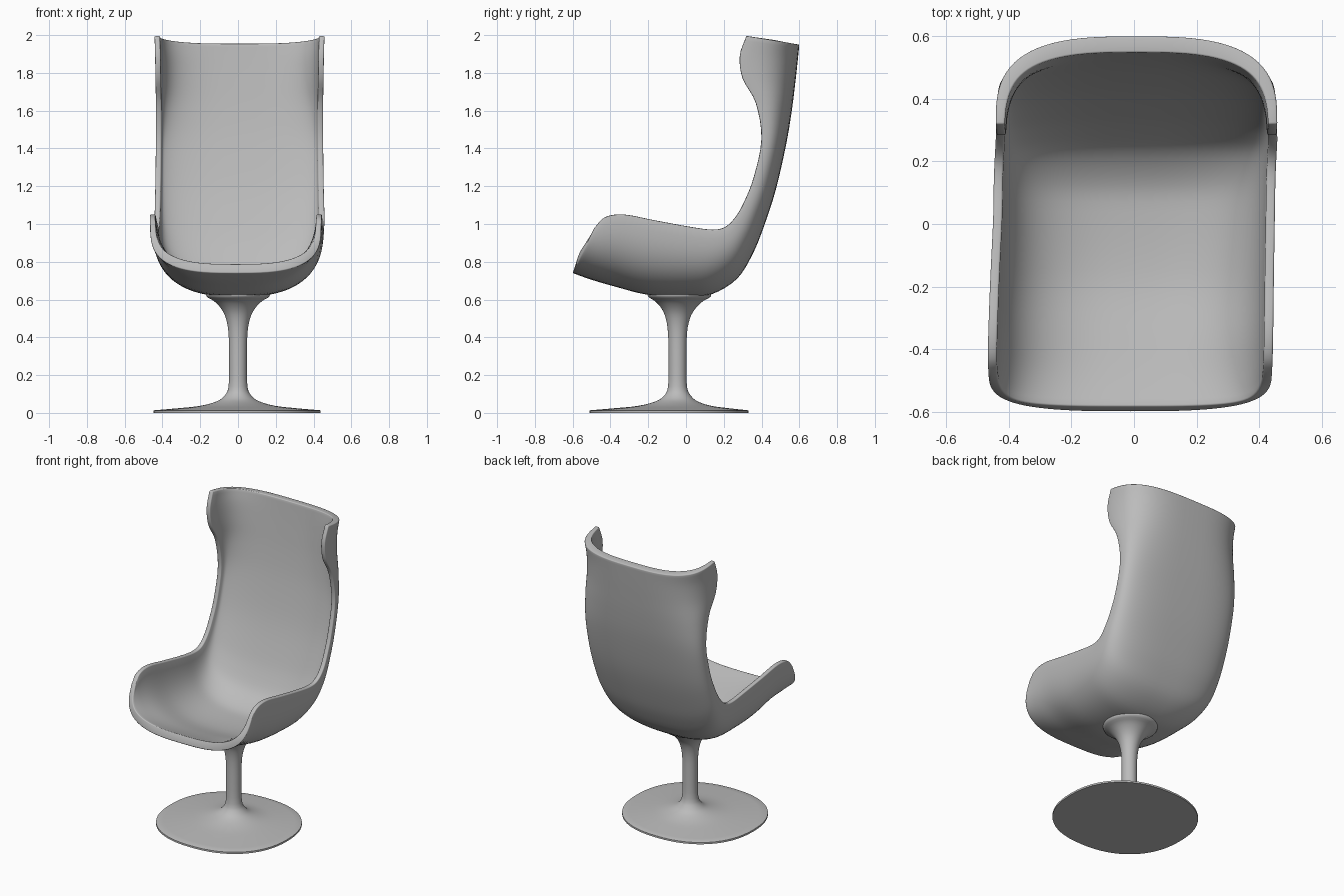
import bpy, bmesh, math

if "Cube" in bpy.data.objects:
    bpy.data.objects.remove(bpy.data.objects["Cube"])

grey = bpy.data.materials.new("plain grey")
grey.diffuse_color = (0.5, 0.5, 0.5, 1)
grey.use_nodes = True
grey.node_tree.nodes["Principled BSDF"].inputs["Base Color"].default_value = grey.diffuse_color


def make_object(name, bm):
    mesh = bpy.data.meshes.new(name)
    bm.to_mesh(mesh)
    bm.free()
    mesh.materials.append(grey)
    obj = bpy.data.objects.new(name, mesh)
    bpy.context.collection.objects.link(obj)
    bpy.ops.object.select_all(action='DESELECT')
    obj.select_set(True)
    bpy.context.view_layer.objects.active = obj
    return obj


def smooth_rows(rows, steps):
    """Catmull-Rom interpolation through rows of numbers."""
    out = []
    for i in range(len(rows) - 1):
        b, c = rows[i], rows[i + 1]
        a = rows[i - 1] if i else [2 * p - q for p, q in zip(b, c)]
        d = rows[i + 2] if i + 2 < len(rows) else [2 * q - p for p, q in zip(b, c)]
        for k in range(steps):
            t = k / steps
            out.append([0.5 * (2 * q + (r - p) * t + (2 * p - 5 * q + 4 * r - s) * t * t
                               + (3 * q - p - 3 * r + s) * t ** 3)
                        for p, q, r, s in zip(a, b, c, d)])
    return out + [list(rows[-1])]


def signed_power(v, p):
    return math.copysign(abs(v) ** p, v)


# Shell stations: spine y, spine z, rim y, rim z, half width, x shift, squareness
stations = [
    (-0.60, 0.74, -0.485, 0.98, 0.452, -0.012, 3.0),
    (-0.50, 0.705, -0.43, 1.035, 0.455, -0.012, 2.8),
    (-0.38, 0.67, -0.33, 1.05, 0.455, -0.010, 2.6),
    (-0.20, 0.625, -0.17, 1.02, 0.453, -0.006, 2.6),
    (0.00, 0.615, 0.02, 0.985, 0.450, 0.000, 2.6),
    (0.14, 0.63, 0.14, 0.97, 0.450, 0.002, 2.6),
    (0.27, 0.71, 0.21, 0.985, 0.450, 0.005, 2.7),
    (0.35, 0.835, 0.265, 1.04, 0.450, 0.008, 2.8),
    (0.41, 0.98, 0.31, 1.12, 0.448, 0.008, 2.9),
    (0.475, 1.18, 0.36, 1.25, 0.445, 0.008, 3.0),
    (0.53, 1.42, 0.40, 1.45, 0.443, 0.008, 3.0),
    (0.56, 1.60, 0.37, 1.64, 0.443, 0.008, 3.0),
    (0.58, 1.76, 0.30, 1.77, 0.445, 0.008, 3.0),
    (0.592, 1.87, 0.285, 1.89, 0.447, 0.008, 3.0),
    (0.60, 1.95, 0.32, 1.995, 0.450, 0.008, 3.0),
]
SEG = 40
bm = bmesh.new()
grid = []
for cy, cz, ry, rz, w, dx, n in smooth_rows(stations, 4):
    row = []
    for j in range(SEG + 1):
        a = math.pi * (j / SEG - 0.5)
        x = w * signed_power(math.sin(a), 2 / n)
        h = 1 - max(math.cos(a), 0) ** (2 / n)
        row.append(bm.verts.new((x + dx, cy + (ry - cy) * h, cz + (rz - cz) * h)))
    grid.append(row)
for r0, r1 in zip(grid, grid[1:]):
    for j in range(SEG):
        bm.faces.new((r0[j], r1[j], r1[j + 1], r0[j + 1]))
shell = make_object("seat_shell", bm)

# Wall thickness, thinner toward the side rims
group = shell.vertex_groups.new(name="thickness")
for v in shell.data.vertices:
    side = abs((v.index % (SEG + 1)) / SEG * 2 - 1)
    group.add([v.index], 1 - 0.45 * side ** 3, 'REPLACE')
wall = shell.modifiers.new("wall", 'SOLIDIFY')
wall.thickness = 0.052
wall.offset = -1
wall.vertex_group = group.name
edge = shell.modifiers.new("soft_rim", 'BEVEL')
edge.width = 0.01
edge.segments = 3
edge.limit_method = 'ANGLE'
edge.angle_limit = math.radians(50)
for m in ("wall", "soft_rim"):
    bpy.ops.object.modifier_apply(modifier=m)
bpy.ops.object.shade_smooth_by_angle(angle=math.radians(50))


def loft(name, rings, sides=64):
    """Closed loft of superellipse rings: z, centre x, centre y, radius x, radius y, squareness."""
    bm = bmesh.new()
    loops = []
    for z, cx, cy, rx, ry, n in rings:
        loops.append([bm.verts.new((
            cx + rx * signed_power(math.cos(2 * math.pi * k / sides), 2 / n),
            cy + ry * signed_power(math.sin(2 * math.pi * k / sides), 2 / n), z))
            for k in range(sides)])
    for a, b in zip(loops, loops[1:]):
        for k in range(sides):
            m = (k + 1) % sides
            bm.faces.new((a[k], a[m], b[m], b[k]))
    bm.faces.new(loops[0][::-1])
    bm.faces.new(loops[-1])
    obj = make_object(name, bm)
    bpy.ops.object.shade_smooth_by_angle(angle=math.radians(40))
    return obj


# Pedestal: broad foot, slim stem and flared collar under the seat
foot_edge = [(z, -0.005, -0.09, 0.442, 0.42, 2.25) for z in (0, 0.012)]
foot_top = smooth_rows([
    (0.014, -0.005, -0.09, 0.438, 0.416, 2.25),
    (0.025, -0.004, -0.075, 0.31, 0.30, 2.15),
    (0.037, -0.002, -0.06, 0.20, 0.195, 2.05),
    (0.06, 0, -0.05, 0.115, 0.113, 2),
    (0.09, 0, -0.045, 0.072, 0.072, 2),
    (0.14, 0, -0.045, 0.05, 0.05, 2),
    (0.28, 0, -0.045, 0.047, 0.047, 2),
    (0.42, 0, -0.045, 0.05, 0.05, 2),
    (0.50, 0, -0.043, 0.064, 0.064, 2),
    (0.55, 0, -0.04, 0.088, 0.088, 2),
    (0.59, 0, -0.037, 0.125, 0.125, 2),
    (0.615, 0, -0.035, 0.165, 0.165, 2),
    (0.64, 0, -0.035, 0.168, 0.168, 2),
], 3)
loft("pedestal", foot_edge + foot_top)
